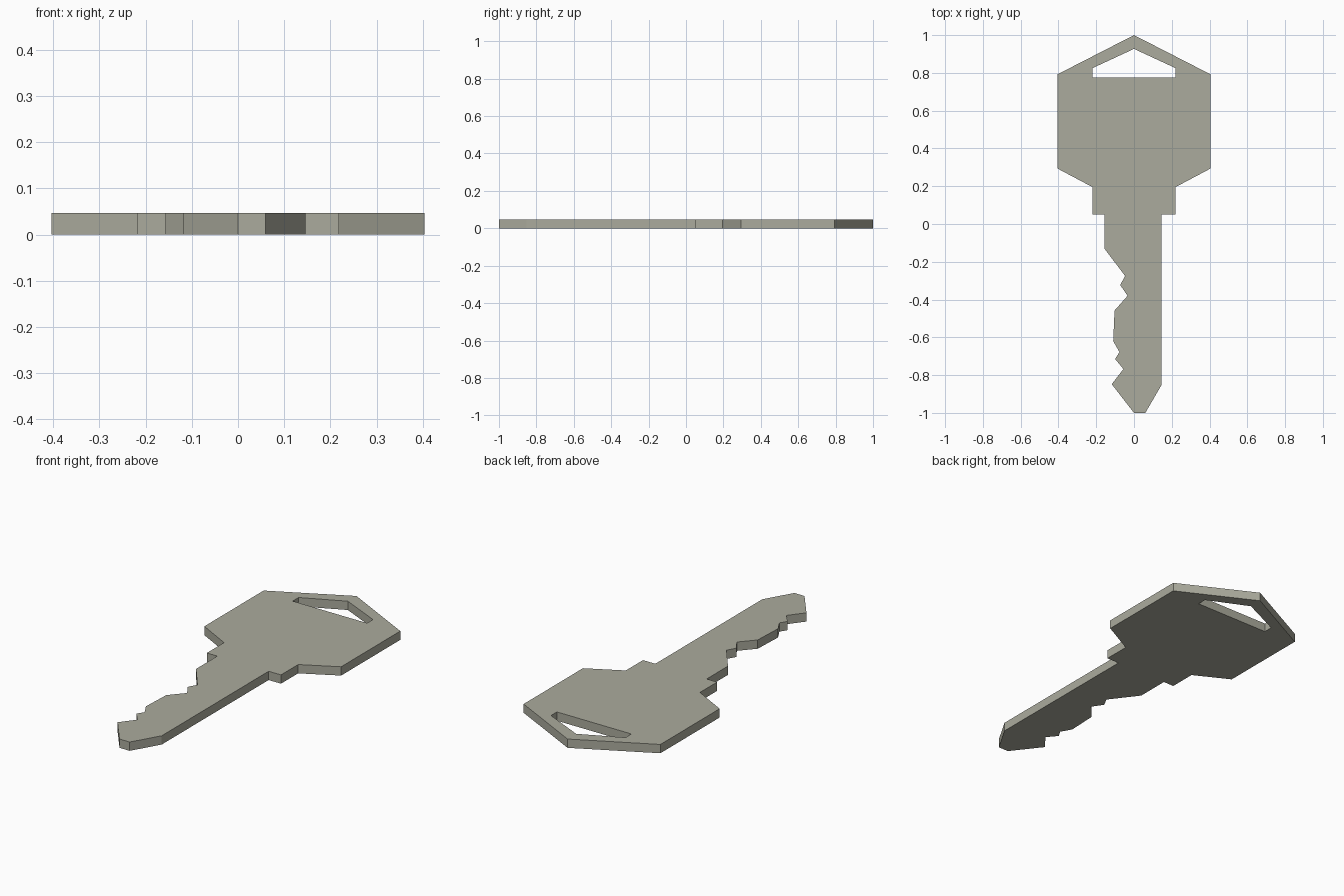
import bpy, bmesh

if "Cube" in bpy.data.objects:
    bpy.data.objects.remove(bpy.data.objects["Cube"])

THICK = 0.047

metal = bpy.data.materials.new("dull_nickel")
metal.diffuse_color = (0.41, 0.41, 0.34, 1)
metal.use_nodes = True
metal.node_tree.nodes["Principled BSDF"].inputs["Base Color"].default_value = metal.diffuse_color

# Right half of the bow (grip), from the tip down to the collar
bow = [(0.404, 0.793), (0.404, 0.293), (0.219, 0.195), (0.219, 0.05)]
# Blade, from the right shoulder round the tip and up the cut teeth
blade = [(0.146, 0.05), (0.146, -0.852), (0.06, -1.0), (0.0, -1.0),
         (-0.118, -0.848), (-0.056, -0.768), (-0.10, -0.715), (-0.077, -0.678),
         (-0.11, -0.62), (-0.103, -0.458), (-0.034, -0.38), (-0.073, -0.323),
         (-0.047, -0.275), (-0.157, -0.13), (-0.157, 0.05)]
outline = [(0.0, 1.0)] + bow + blade + [(-x, y) for x, y in reversed(bow)]

# Ring hole under the tip
hole = [(0.0, 0.927), (0.22, 0.825), (0.22, 0.775), (-0.22, 0.775), (-0.22, 0.825)]

bm = bmesh.new()


def loop(points):
    verts = [bm.verts.new((x, y, 0)) for x, y in points]
    return [bm.edges.new((verts[i - 1], verts[i])) for i in range(len(verts))]


# Flat plate with the hole left open
edges = loop(outline) + loop(hole)
bmesh.ops.triangle_fill(bm, use_beauty=True, use_dissolve=False, edges=edges)

# Thicken the plate
result = bmesh.ops.extrude_face_region(bm, geom=bm.faces[:], use_keep_orig=True)
top = [g for g in result["geom"] if isinstance(g, bmesh.types.BMVert)]
bmesh.ops.translate(bm, verts=top, vec=(0, 0, THICK))
bmesh.ops.recalc_face_normals(bm, faces=bm.faces[:])

mesh = bpy.data.meshes.new("key")
bm.to_mesh(mesh)
bm.free()
mesh.materials.append(metal)
key = bpy.data.objects.new("key", mesh)
bpy.context.collection.objects.link(key)
